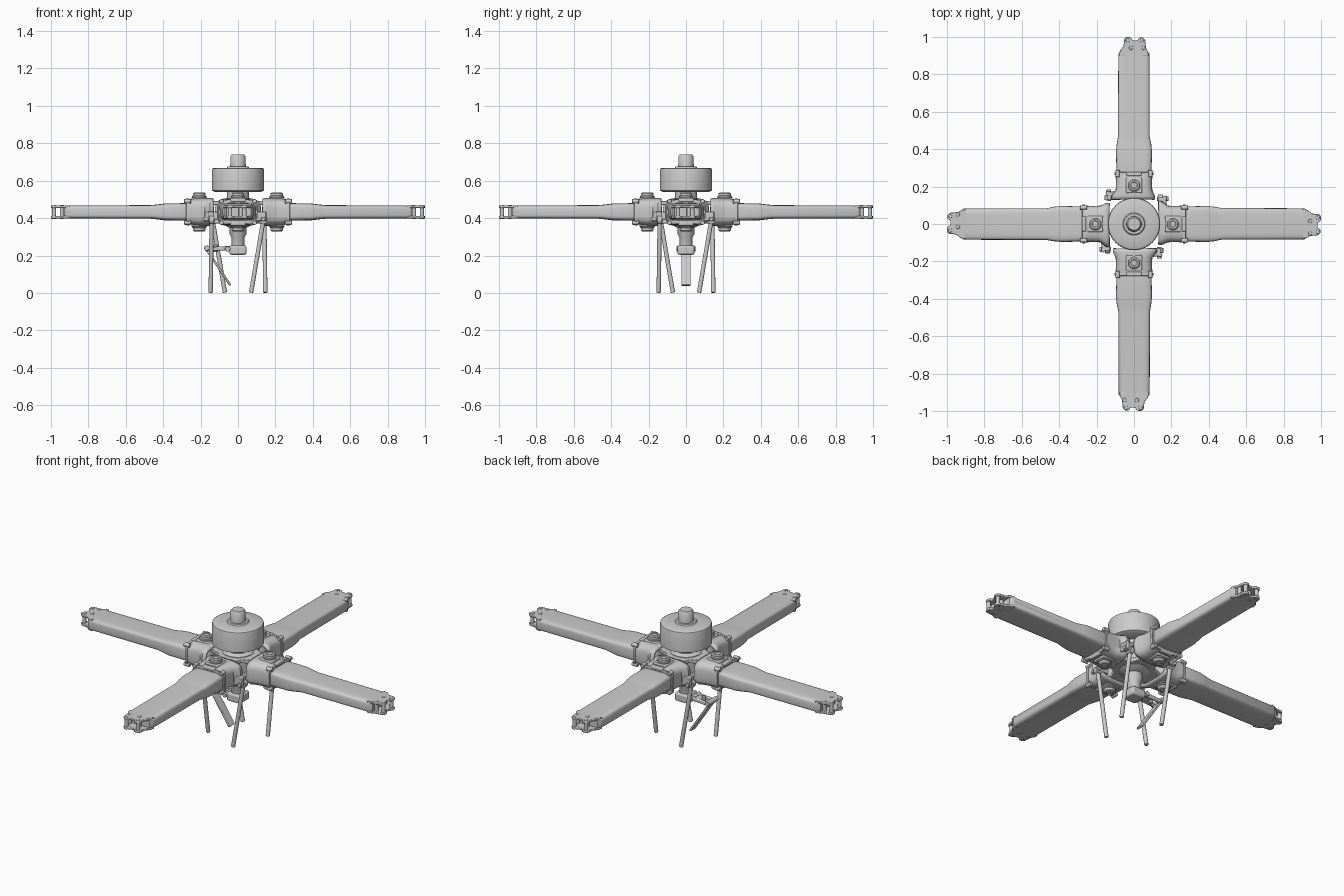
import bpy, bmesh
from math import pi, sin, cos, copysign
from mathutils import Matrix, Vector

if "Cube" in bpy.data.objects:
    bpy.data.objects.remove(bpy.data.objects["Cube"])

ZC = 0.433  # height of the blade plane


def finish(bm, name, turn=0, bevel=0):
    """Turn a bmesh into a smooth-shaded object rotated about the mast."""
    bmesh.ops.transform(bm, matrix=Matrix.Rotation(turn, 4, 'Z'), verts=bm.verts)
    bmesh.ops.recalc_face_normals(bm, faces=bm.faces)
    me = bpy.data.meshes.new(name)
    bm.to_mesh(me)
    bm.free()
    ob = bpy.data.objects.new(name, me)
    bpy.context.collection.objects.link(ob)
    if bevel:
        mod = ob.modifiers.new("bevel", 'BEVEL')
        mod.width, mod.segments, mod.limit_method = bevel, 2, 'ANGLE'
    bpy.context.view_layer.objects.active = ob
    ob.select_set(True)
    bpy.ops.object.shade_smooth_by_angle(angle=0.6)
    ob.select_set(False)
    return ob


def lathe(name, profile, x=0, y=0, turn=0, n=40):
    """Revolve (radius, z) points about a vertical axis."""
    bm = bmesh.new()
    rings = [[bm.verts.new((x + r * cos(2 * pi * i / n), y + r * sin(2 * pi * i / n), z))
              for i in range(n)] for r, z in profile]
    skin(bm, rings, True)
    return finish(bm, name, turn)


def skin(bm, rings, capped):
    n = len(rings[0])
    for a, b in zip(rings, rings[1:]):
        for i in range(n):
            bm.faces.new((a[i], a[(i + 1) % n], b[(i + 1) % n], b[i]))
    if capped:
        bm.faces.new(rings[0])
        bm.faces.new(rings[-1])


def loft(name, sections, power, turn, capped=True, n=40):
    """Superellipse sections (x, y centre, half width, half height) along +x."""
    bm = bmesh.new()
    rings = []
    for x, yc, w, h in sections:
        ring = []
        for i in range(n):
            c, s = cos(2 * pi * i / n), sin(2 * pi * i / n)
            ring.append(bm.verts.new((x, yc + w * copysign(abs(c) ** power, c),
                                      ZC + h * copysign(abs(s) ** power, s))))
        rings.append(ring)
    skin(bm, rings, capped)
    return finish(bm, name, turn)


def plate(name, pts, z0, z1, turn=0, bevel=0.003):
    bm = bmesh.new()
    low = [bm.verts.new((x, y, z0)) for x, y in pts]
    top = [bm.verts.new((x, y, z1)) for x, y in pts]
    skin(bm, [low, top], True)
    return finish(bm, name, turn, bevel)


def box(name, centre, size, turn=0, tilt=0, bevel=0.005):
    bm = bmesh.new()
    m = Matrix.Translation(centre) @ Matrix.Rotation(tilt, 4, 'Y') @ Matrix.Diagonal((*size, 1))
    bmesh.ops.create_cube(bm, size=1, matrix=m)
    return finish(bm, name, turn, bevel)


def rod(name, a, b, r, turn=0, n=20):
    a, b = Vector(a), Vector(b)
    bm = bmesh.new()
    m = Matrix.Translation((a + b) / 2) @ (b - a).to_track_quat('Z', 'Y').to_matrix().to_4x4()
    bmesh.ops.create_cone(bm, cap_ends=True, segments=n, radius1=r, radius2=r,
                          depth=(b - a).length, matrix=m)
    return finish(bm, name, turn, 0.002)


# Vibration absorber drum and cap
lathe("absorber_drum", [(0.125, 0.54), (0.14, 0.548), (0.14, 0.655), (0.137, 0.664), (0.128, 0.669),
                        (0.06, 0.669), (0.055, 0.675), (0.042, 0.675), (0.04, 0.73),
                        (0.033, 0.74)], n=64)

# Hub core, neck and star plates
lathe("hub_core", [(0.05, 0.35), (0.085, 0.37), (0.085, 0.495), (0.06, 0.505), (0.06, 0.55)])
star = []
for k in range(4):
    for px, py in ((0.075, -0.075), (0.16, -0.042), (0.225, -0.04), (0.24, -0.025),
                   (0.24, 0.025), (0.225, 0.04), (0.16, 0.042)):
        a = k * pi / 2
        star.append((px * cos(a) - py * sin(a), px * sin(a) + py * cos(a)))
plate("lower_star_plate", star, 0.372, 0.396)
plate("upper_star_plate", star, 0.47, 0.492)

# Mast below the hub
lathe("mast", [(0.036, 0.21), (0.036, 0.3), (0.045, 0.315), (0.045, 0.36), (0.055, 0.375)])
box("mast_collar", (0, 0, 0.229), (0.09, 0.09, 0.05), bevel=0.01)

# Scissor arm and its lower link on the -x side
for s in (-1, 1):
    box("scissor_upper_arm", (-0.1, s * 0.027, 0.237), (0.15, 0.016, 0.022), tilt=-0.05)
box("scissor_web", (-0.09, 0, 0.237), (0.04, 0.05, 0.018))
rod("scissor_hinge", (-0.168, -0.045, 0.24), (-0.168, 0.045, 0.24), 0.014)
rod("scissor_inner_pin", (-0.055, -0.05, 0.235), (-0.055, 0.05, 0.235), 0.014)
rod("scissor_bolt", (-0.118, 0, 0.218), (-0.118, 0, 0.258), 0.012)
box("scissor_lower_link", (-0.106, 0, 0.138), (0.012, 0.05, 0.235), tilt=-0.587, bevel=0.003)

for k in range(4):
    t = k * pi / 2
    # Blade cuff
    loft("blade_cuff", [(0.22, 0, 0.08, 0.045), (0.28, 0, 0.094, 0.047), (0.39, 0, 0.096, 0.045),
                        (0.43, 0, 0.092, 0.04), (0.47, 0.001, 0.084, 0.036),
                        (0.91, 0.001, 0.083, 0.035), (0.93, 0, 0.07, 0.034)], 0.38, t)
    # Forked tip plates with scalloped end and bolts
    tip = [(0.9, -0.079), (0.922, -0.075), (0.94, -0.064), (0.985, -0.06), (0.997, -0.048),
           (0.997, -0.03), (0.982, -0.018), (0.982, 0.005), (0.998, 0.018), (1.0, 0.04),
           (0.988, 0.052), (0.95, 0.056), (0.93, 0.074), (0.9, 0.081)]
    plate("upper_tip_fork", tip, ZC + 0.021, ZC + 0.035, t)
    plate("lower_tip_fork", tip, ZC - 0.035, ZC - 0.021, t)
    for bx, by in ((0.983, 0.034), (0.983, -0.042), (0.942, 0.015), (0.942, -0.05)):
        rod("tip_bolt", (bx, by, ZC - 0.037), (bx, by, ZC + 0.037), 0.011, t, 16)

    # Hinge housing, open toward the hub
    shell = loft("hinge_housing", [(0.13, 0.005, 0.118, 0.07), (0.15, 0.005, 0.117, 0.075),
                                   (0.18, 0, 0.098, 0.073), (0.23, 0, 0.096, 0.072),
                                   (0.262, 0, 0.1, 0.066), (0.278, 0, 0.1, 0.062)],
                 0.55, t, capped=False)
    sol = shell.modifiers.new("wall", 'SOLIDIFY')
    sol.thickness, sol.offset = 0.014, -1
    # Flange at the cuff joint with its studs
    loft("cuff_flange", [(0.262, 0, 0.104, 0.066), (0.276, 0, 0.104, 0.066)], 0.4, t)
    for sy in (-1, 1):
        for sz in (-1, 1):
            p = (sy * 0.088, ZC + sz * 0.057)
            rod("flange_stud", (0.252, *p), (0.288, *p), 0.012, t, 12)
        box("flange_lug", (0.268, 0, ZC + sy * 0.062), (0.022, 0.08, 0.02), t)

    # Vertical damper caps above and below the housing
    for s in (-1, 1):
        box("damper_seat", (0.207, 0, ZC + s * 0.067), (0.085, 0.085, 0.022), t)
        lathe("damper_cap", [(0.038, ZC + s * 0.06), (0.038, ZC + s * 0.084),
                             (0.033, ZC + s * 0.087), (0.033, ZC + s * 0.099),
                             (0.027, ZC + s * 0.104), (0.018, ZC + s * 0.104),
                             (0.016, ZC + s * 0.1)], 0.207, 0, t, 28)
    lathe("hinge_bearing", [(0.04, 0.36), (0.05, 0.38), (0.05, 0.485), (0.04, 0.505)], 0.207, 0, t)

    # Pitch horn and slanted pitch link
    plate("pitch_horn", [(0.128, 0.07), (0.18, 0.08), (0.172, 0.125), (0.178, 0.148),
                         (0.164, 0.152), (0.152, 0.142), (0.128, 0.142)], 0.385, 0.435, t)
    rod("horn_pin", (0.122, 0.135, 0.395), (0.185, 0.135, 0.395), 0.012, t, 16)
    rod("link_rod_end", (0.128, 0.135, 0.39), (0.154, 0.135, 0.39), 0.022, t)
    rod("pitch_link", (0.146, 0.07, 0.002), (0.141, 0.135, 0.385), 0.0115, t)
